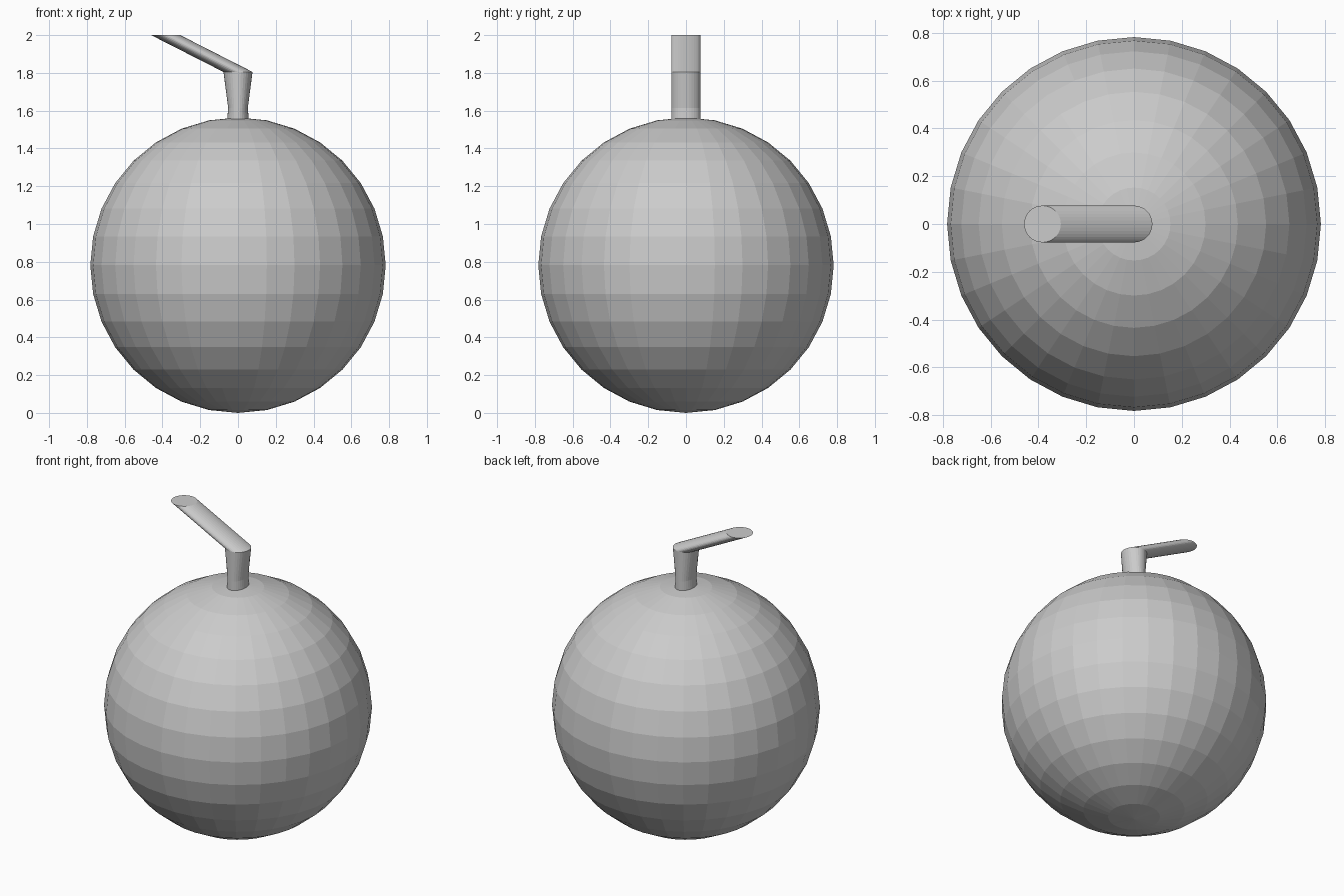
import bpy
import bmesh
import math

cube = bpy.data.objects.get("Cube")
if cube:
    bpy.data.objects.remove(cube, do_unlink=True)

grey = bpy.data.materials.new("plain grey")
grey.use_nodes = True
COLOUR = (0.6, 0.6, 0.6, 1)
grey.diffuse_color = COLOUR
grey.node_tree.nodes["Principled BSDF"].inputs["Base Color"].default_value = COLOUR

SIDES = 32
RADIUS = 0.782


def add_object(name, bm):
    mesh = bpy.data.meshes.new(name)
    bmesh.ops.recalc_face_normals(bm, faces=bm.faces)
    bm.to_mesh(mesh)
    bm.free()
    mesh.materials.append(grey)
    obj = bpy.data.objects.new(name, mesh)
    bpy.context.collection.objects.link(obj)
    return obj


# Round faceted body
bm = bmesh.new()
bmesh.ops.create_uvsphere(bm, u_segments=SIDES, v_segments=SIDES // 2, radius=RADIUS)
bmesh.ops.translate(bm, verts=bm.verts, vec=(0, 0, RADIUS))
add_object("round_body", bm)

# Bent stem: level rings given as (centre x, height, half width in x)
STEM_RINGS = [(0, 1.55, 0.057), (0, 1.565, 0.056), (0, 1.615, 0.052),
              (0, 1.805, 0.077), (-0.383, 2.0, 0.077)]
STEM_DEPTH = 0.077
bm = bmesh.new()
rings = []
for x, z, half_width in STEM_RINGS:
    angles = [math.tau * i / SIDES for i in range(SIDES)]
    rings.append([bm.verts.new((x + half_width * math.cos(a), STEM_DEPTH * math.sin(a), z))
                  for a in angles])
for low, high in zip(rings, rings[1:]):
    for i in range(SIDES):
        j = (i + 1) % SIDES
        bm.faces.new((low[i], low[j], high[j], high[i]))
bm.faces.new(rings[0][::-1])
bm.faces.new(rings[-1])
add_object("bent_stem", bm)
